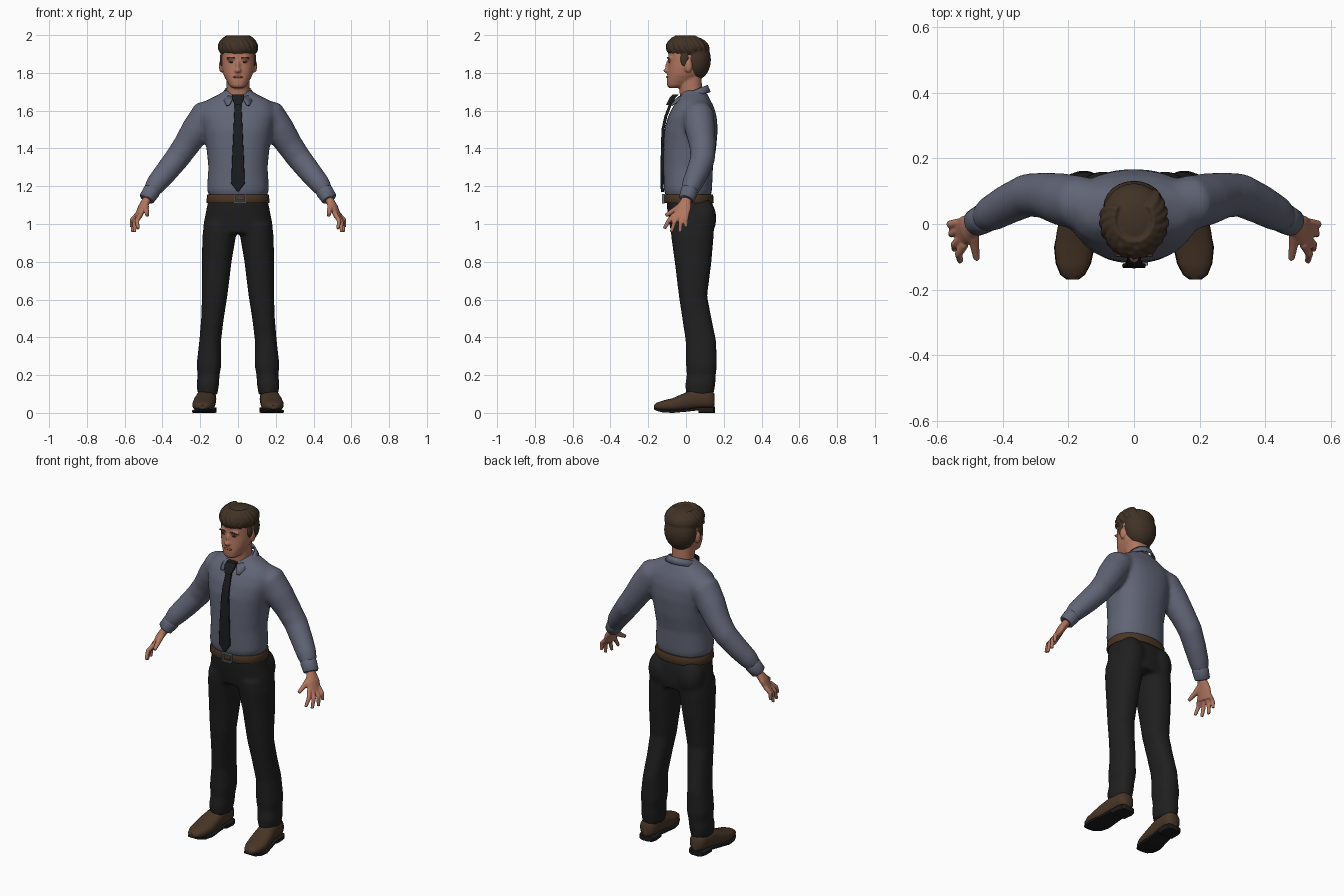
import bpy, bmesh, math
from mathutils import Vector, Matrix

cube = bpy.data.objects.get("Cube")
if cube:
    bpy.data.objects.remove(cube, do_unlink=True)


def material(name, color):
    mat = bpy.data.materials.new(name)
    mat.use_nodes = True
    rgba = (*color, 1)
    mat.diffuse_color = rgba
    shader = next(n for n in mat.node_tree.nodes if n.type == 'BSDF_PRINCIPLED')
    shader.inputs["Base Color"].default_value = rgba
    shader.inputs["Roughness"].default_value = 0.8
    return mat


SHIRT = material("slate blue cloth", (.12, .13, .18))
BLACK = material("black cloth", (.014, .014, .015))
TIE = material("black silk", (.012, .012, .015))
SKIN = material("skin", (.44, .18, .115))
LIPS = material("lip skin", (.30, .10, .07))
HAIR = material("dark brown hair", (.052, .032, .019))
BELT = material("brown belt leather", (.07, .036, .018))
SHOE = material("brown shoe leather", (.065, .036, .02))
SOLE = material("black rubber", (.012, .011, .011))
METAL = material("grey metal", (.16, .17, .19))


def finish(bm, name, mat, voxel=0, smooth=4):
    """Turn a bmesh into an object; voxel > 0 fuses its parts into one skin."""
    bmesh.ops.recalc_face_normals(bm, faces=bm.faces)
    mesh = bpy.data.meshes.new(name)
    bm.to_mesh(mesh)
    bm.free()
    mesh.materials.append(mat)
    mesh.shade_smooth()
    mesh.set_sharp_from_angle(angle=math.radians(45))
    obj = bpy.data.objects.new(name, mesh)
    bpy.context.scene.collection.objects.link(obj)
    if voxel:
        fuse = obj.modifiers.new("fuse", 'REMESH')
        fuse.mode = 'VOXEL'
        fuse.voxel_size = voxel
        fuse.use_smooth_shade = True
        relax = obj.modifiers.new("relax", 'SMOOTH')
        relax.factor = .5
        relax.iterations = smooth
    return obj


def loft(bm, sections, power=2, n=28):
    """Skin sections given as (centre, half axis u, half axis v)."""
    def bend(c):
        return math.copysign(abs(c) ** (2 / power), c)
    rings = []
    for c, u, v in sections:
        angles = [math.tau * i / n for i in range(n)]
        rings.append([bm.verts.new(Vector(c) + Vector(u) * bend(math.cos(a))
                                   + Vector(v) * bend(math.sin(a))) for a in angles])
    for a, b in zip(rings, rings[1:]):
        for i in range(n):
            j = (i + 1) % n
            bm.faces.new((a[i], a[j], b[j], b[i]))
    bm.faces.new(rings[0])
    bm.faces.new(rings[-1])


def stack(bm, rows, power=2.3):
    """Horizontal sections: z, left edge, right edge, front, back."""
    loft(bm, [(((l + r) / 2, (f + b) / 2, z), ((r - l) / 2, 0, 0), (0, (b - f) / 2, 0))
              for z, l, r, f, b in rows], power)


def centred(rows):
    return [(z, -w, w, f, b) for z, w, f, b in rows]


def tube(bm, path, n=16):
    """Round limb along (x, y, z, radius) points."""
    pts = [Vector(p[:3]) for p in path]
    out = []
    for i, p in enumerate(pts):
        t = (pts[min(i + 1, len(pts) - 1)] - pts[max(i - 1, 0)]).normalized()
        ref = Vector((0, 1, 0)) if abs(t.y) < .85 else Vector((1, 0, 0))
        u = t.cross(ref).normalized()
        out.append((p, u * path[i][3], u.cross(t) * path[i][3]))
    loft(bm, out, 2, n)


def blob(bm, centre, size):
    bmesh.ops.create_uvsphere(bm, u_segments=24, v_segments=14, radius=1,
                              matrix=Matrix.Translation(centre) @ Matrix.Diagonal((*size, 1)))


def box(bm, centre, size):
    bmesh.ops.create_cube(bm, size=1,
                          matrix=Matrix.Translation(centre) @ Matrix.Diagonal((*size, 1)))


def flip(points, s):
    return [(p[0] * s, *p[1:]) for p in points]


# Shirt: torso and both sleeves fused
bm = bmesh.new()
stack(bm, centred([
    (1.14, .15, -.105, .13), (1.18, .165, -.118, .138), (1.3, .157, -.12, .143),
    (1.4, .167, -.12, .16), (1.5, .185, -.115, .168), (1.57, .2, -.095, .163),
    (1.62, .195, -.07, .148), (1.655, .165, -.045, .13), (1.685, .105, -.028, .115),
    (1.71, .062, -.02, .1)]))
SLEEVE = [(.12, .06, 1.59, .075), (.17, .065, 1.575, .083), (.22, .075, 1.5, .08),
          (.275, .088, 1.415, .07), (.325, .088, 1.345, .066), (.385, .06, 1.27, .061),
          (.435, .032, 1.21, .055), (.462, .015, 1.17, .043)]
for s in (1, -1):
    tube(bm, flip(SLEEVE, s), 24)
finish(bm, "shirt", SHIRT, .011, 8)

for s, side in ((1, "left"), (-1, "right")):
    # Shirt cuff
    bm = bmesh.new()
    tube(bm, flip([(.45, .022, 1.185, .042), (.456, .018, 1.175, .046),
                   (.483, .004, 1.135, .042), (.486, .002, 1.13, .036)], s), 24)
    finish(bm, side + "_cuff", SHIRT)

    # Hand: palm, four fingers and thumb fused
    bm = bmesh.new()
    across = Vector((.28 * s, 1, 0)).normalized()
    thick = Vector((.4 * s, -.25, -.85)).cross(across).normalized()
    loft(bm, [((x * s, y, z), across * w, thick * t) for x, y, z, w, t in (
        (.465, .012, 1.16, .027, .024), (.485, 0, 1.125, .028, .022),
        (.508, -.015, 1.085, .043, .021), (.53, -.03, 1.035, .044, .015))])
    tips = ((.53, -.115, .975), (.548, -.078, .957), (.558, -.032, .957), (.563, 0, .982))
    for k, tip in enumerate(tips):
        root = Vector((.525 * s, -.028, 1.05)) + across * (.0225 * k - .034)
        end = Vector((tip[0] * s, *tip[1:]))
        mid = (root + end) / 2 + Vector((.012 * s, -.003, .006))
        tube(bm, [(*root, .0135), (*mid, .0125), (*end, .009)], 12)
    tube(bm, flip([(.49, -.01, 1.11, .018), (.487, -.06, 1.075, .015),
                   (.48, -.108, 1.045, .01)], s), 12)
    finish(bm, side + "_hand", SKIN, .0045, 3)

    # Shoe: lengthwise sections of upper, sole and heel block
    def shoe_part(name, mat, rows, power):
        part = bmesh.new()
        loft(part, [((x * s, y, (lo + hi) / 2), (w, 0, 0), (0, 0, (hi - lo) / 2))
                    for y, x, w, lo, hi in rows], power)
        finish(part, side + name, mat)
    shoe_part("_shoe", SHOE, [
        (-.17, .187, .016, .024, .04), (-.155, .187, .036, .016, .054),
        (-.12, .185, .052, .01, .066), (-.07, .182, .06, .008, .078),
        (-.02, .177, .058, .01, .1), (.04, .17, .051, .018, .125),
        (.11, .165, .05, .022, .125), (.14, .165, .042, .024, .115),
        (.152, .165, .025, .03, .1)], 2.5)
    shoe_part("_sole", SOLE, [
        (-.17, .187, .018, .018, .027), (-.155, .187, .038, .01, .022),
        (-.12, .185, .054, .002, .017), (-.07, .182, .062, 0, .015),
        (0, .175, .054, .006, .02), (.07, .168, .05, .014, .03),
        (.15, .165, .03, .014, .03)], 8)
    shoe_part("_heel", SOLE, [
        (.065, .168, .05, 0, .03), (.12, .165, .052, 0, .03),
        (.145, .165, .044, 0, .03), (.154, .165, .025, 0, .03)], 8)

# Trousers: hips, seat and legs fused
bm = bmesh.new()
stack(bm, centred([(1.15, .153, -.105, .13), (1.08, .167, -.1, .148),
                   (1.0, .183, -.088, .152), (.95, .186, -.078, .145)]))
LEG = [(1.0, .004, .18, -.083, .148), (.93, .012, .189, -.078, .146),
       (.8, .034, .191, -.06, .135), (.62, .056, .191, -.038, .112),
       (.5, .075, .195, -.02, .135), (.38, .09, .205, -.002, .16),
       (.25, .088, .22, 0, .164), (.2, .098, .213, .004, .158),
       (.15, .1, .22, -.004, .155), (.095, .11, .212, 0, .146)]
for s in (1, -1):
    stack(bm, [(z, a * s, b * s, f, k) for z, a, b, f, k in LEG])
    blob(bm, (.095 * s, .085, 1.03), (.08, .076, .11))
finish(bm, "trousers", BLACK, .011, 6)

# Belt and buckle frame
bm = bmesh.new()
stack(bm, centred([(1.11, .164, -.113, .144), (1.115, .167, -.116, .147),
                   (1.152, .164, -.116, .144), (1.157, .161, -.113, .141)]))
finish(bm, "belt", BELT)
bm = bmesh.new()
for d in (-1, 1):
    box(bm, (.01 + .028 * d, -.12, 1.134), (.008, .012, .05))
    box(bm, (.01, -.12, 1.134 + .022 * d), (.06, .012, .007))
box(bm, (.012, -.121, 1.134), (.034, .008, .006))
finish(bm, "belt_buckle", METAL)

# Tie blade and knot
for name, rows in (
        ("tie_blade", [(1.64, .017, -.08), (1.57, .021, -.107), (1.5, .024, -.122),
                       (1.35, .031, -.126), (1.215, .036, -.127), (1.17, .003, -.125)]),
        ("tie_knot", [(1.685, .03, -.056), (1.67, .033, -.07), (1.63, .019, -.09)])):
    bm = bmesh.new()
    deep = .008 if name == "tie_blade" else .016
    loft(bm, [((0, y, z), (w, 0, 0), (0, deep, 0)) for z, w, y in rows], 5, 20)
    finish(bm, name, TIE)

# Collar: open folded band with two points at the front
bm = bmesh.new()
rim, hem = [], []
for i in range(41):
    a = math.radians(-72 + 324 * i / 40)
    c, d = math.cos(a), math.sin(a)
    point = max(0, 1 - abs(abs(math.degrees(math.asin(max(-1, min(1, d))))) - 66) / 30) if d < 0 else 0
    rim.append(bm.verts.new((.069 * c, .033 + .078 * d, 1.702 + .033 * d)))
    hem.append(bm.verts.new((.093 * c + .022 * point * math.copysign(1, c),
                             .03 + .097 * d - .02 * point, 1.672 + .026 * d - .022 * point)))
for i in range(40):
    bm.faces.new((rim[i], rim[i + 1], hem[i + 1], hem[i]))
collar = finish(bm, "collar", SHIRT)
shell = collar.modifiers.new("thickness", 'SOLIDIFY')
shell.thickness = .008
shell.offset = 0

# Head: skull, neck, nose, brow and ears fused
bm = bmesh.new()
stack(bm, centred([(1.72, .028, -.09, -.04), (1.732, .045, -.1, 0), (1.76, .062, -.102, .05),
                   (1.79, .077, -.099, .08), (1.83, .086, -.095, .1), (1.87, .088, -.093, .11),
                   (1.91, .087, -.094, .11), (1.95, .075, -.08, .1), (1.98, .04, -.04, .06)]))
stack(bm, centred([(1.63, .06, -.03, .09), (1.72, .06, -.035, .085), (1.81, .062, -.04, .08)]))
blob(bm, (0, -.098, 1.812), (.017, .022, .014))
blob(bm, (0, -.094, 1.835), (.01, .015, .034))
for s in (1, -1):
    blob(bm, (.034 * s, -.086, 1.877), (.03, .014, .009))
    blob(bm, (.09 * s, .012, 1.835), (.011, .02, .034))
finish(bm, "head", SKIN, .006, 3)

# Face details
for s, side in ((1, "left"), (-1, "right")):
    bm = bmesh.new()
    blob(bm, (.036 * s, -.0885, 1.857), (.014, .004, .004))
    finish(bm, side + "_eye", HAIR)
    bm = bmesh.new()
    blob(bm, (.037 * s, -.096, 1.88), (.022, .005, .005))
    finish(bm, side + "_eyebrow", HAIR)
bm = bmesh.new()
blob(bm, (0, -.098, 1.778), (.027, .007, .006))
finish(bm, "lips", LIPS)

# Hair: cap, back and swept locks fused
bm = bmesh.new()
blob(bm, (0, .01, 1.93), (.101, .115, .067))
blob(bm, (0, .052, 1.87), (.094, .08, .108))
for i in range(15):
    a = math.radians(150 + 240 * i / 14)
    lock = []
    for k in range(6):
        tilt = .55 + k * (.24 + .025 * (i % 3))
        turn = a + .09 * k
        lock.append((.099 * math.cos(turn) * math.sin(tilt),
                     .012 + .112 * math.sin(turn) * math.sin(tilt),
                     1.93 + .064 * math.cos(tilt), .018 - .0022 * k))
    tube(bm, lock, 10)
for s in (1, -1):
    blob(bm, (.084 * s, -.008, 1.872), (.013, .022, .04))
finish(bm, "hair", HAIR, .0055, 2)
